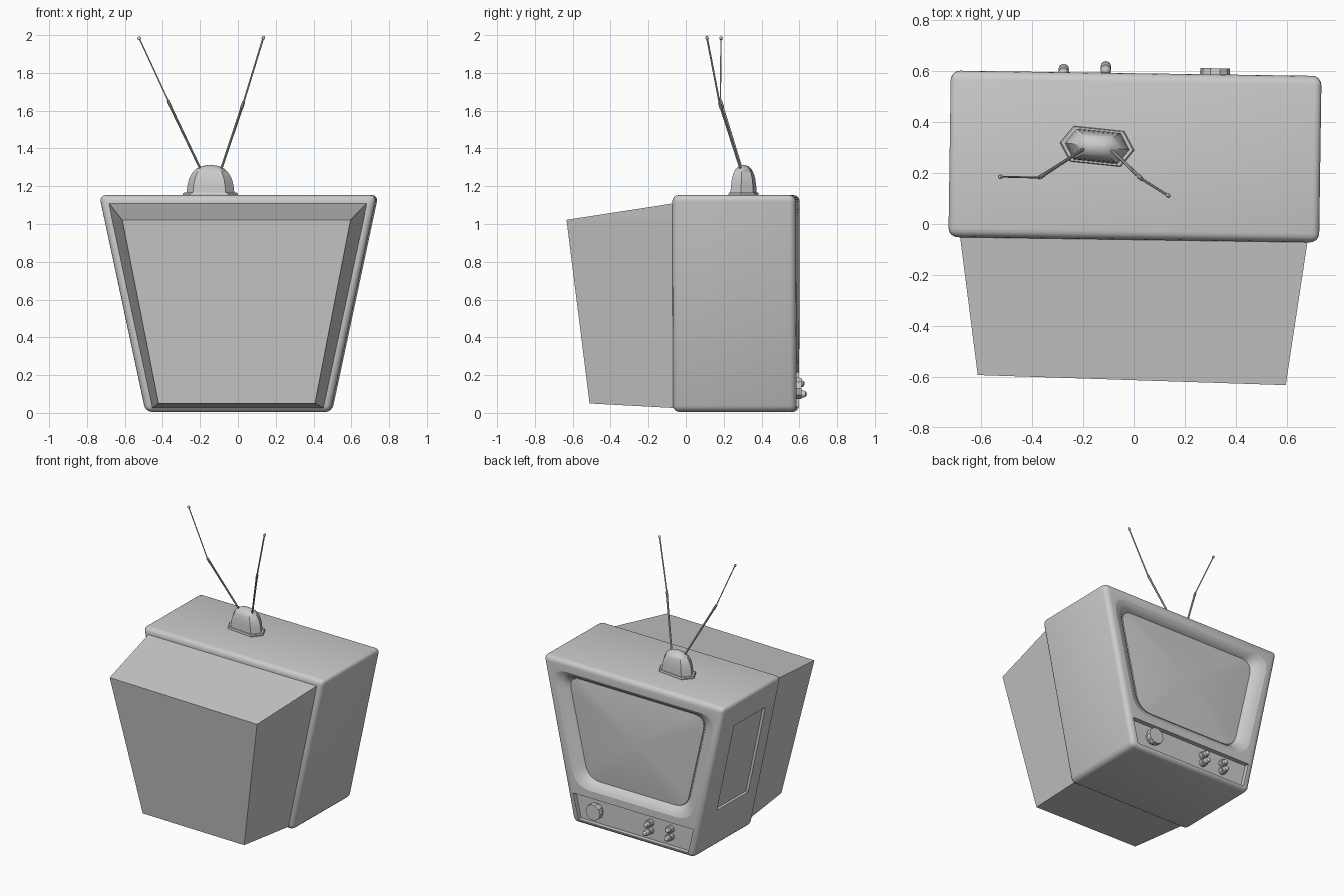
import bpy, bmesh, math
from mathutils import Vector

if "Cube" in bpy.data.objects:
    bpy.data.objects.remove(bpy.data.objects["Cube"])

SKEW = -0.0145   # whole set is turned very slightly


def finish(name, bm, skew=True, angle=30):
    bmesh.ops.recalc_face_normals(bm, faces=bm.faces)
    me = bpy.data.meshes.new(name)
    bm.to_mesh(me)
    bm.free()
    ob = bpy.data.objects.new(name, me)
    bpy.context.collection.objects.link(ob)
    if skew:
        ob.rotation_euler.z = SKEW
    smooth(ob, angle)
    return ob


def smooth(ob, angle):
    bpy.ops.object.select_all(action='DESELECT')
    ob.select_set(True)
    bpy.context.view_layer.objects.active = ob
    if angle:
        bpy.ops.object.shade_smooth_by_angle(angle=math.radians(angle))


def loft(name, rings, bevel=0, **kw):
    """Skin a list of equal-length point rings and cap both ends."""
    bm = bmesh.new()
    vs = [[bm.verts.new(p) for p in r] for r in rings]
    n = len(rings[0])
    for a, b in zip(vs, vs[1:]):
        for i in range(n):
            j = (i + 1) % n
            bm.faces.new((a[i], a[j], b[j], b[i]))
    bm.faces.new(vs[0])
    bm.faces.new(vs[-1])
    if bevel:
        bmesh.ops.bevel(bm, geom=bm.edges[:], offset=bevel, segments=4,
                        profile=0.5, affect='EDGES')
    return finish(name, bm, **kw)


def trapezoid(y, wt, wb, zt, zb, r=0, n=6):
    """Symmetric trapezoid in the xz plane, optionally with rounded corners."""
    c = [Vector((x, y, z)) for x, z in ((-wb, zb), (wb, zb), (wt, zt), (-wt, zt))]
    if not r:
        return c
    out = []
    for i, p in enumerate(c):
        a = p + (c[i - 1] - p).normalized() * r
        b = p + (c[(i + 1) % 4] - p).normalized() * r
        for k in range(n + 1):
            t = k / n
            out.append(a * (1 - t) ** 2 + p * 2 * t * (1 - t) + b * t * t)
    return out


def cut(ob, cutter):
    m = ob.modifiers.new("cut", 'BOOLEAN')
    m.operation = 'DIFFERENCE'
    m.solver = 'EXACT'
    m.object = cutter
    cutter.hide_render = True


def knob(name, x, z, profile, n):
    """Turned knob facing +y; profile holds (y, radius) pairs."""
    rings = [[(x + r * math.cos(2 * math.pi * i / n), y, z + r * math.sin(2 * math.pi * i / n))
              for i in range(n)] for y, r in profile]
    return loft(name, rings, angle=35)


def rod(name, a, b, profile, n=8):
    """Round rod from a to b; profile holds (fraction, radius) pairs."""
    a, b = Vector(a), Vector(b)
    q = (b - a).to_track_quat('Z', 'Y')
    rings = [[a.lerp(b, t) + q @ Vector((r * math.cos(2 * math.pi * i / n),
                                         r * math.sin(2 * math.pi * i / n), 0))
              for i in range(n)] for t, r in profile]
    return loft(name, rings, skew=False, angle=40)


# Cabinet shell
body = loft("cabinet", [trapezoid(y, 0.735, 0.49, 1.153, 0.005) for y in (-0.062, 0.592)],
            bevel=0.035)

# Screen well, control recess and side panel cut into the shell
well = loft("screen_cutter", [trapezoid(y, wt, wb, zt, zb, r) for y, wt, wb, zt, zb, r in (
    (0.65, 0.665, 0.475, 1.08, 0.262, 0.12),
    (0.592, 0.66, 0.47, 1.075, 0.267, 0.12),
    (0.583, 0.625, 0.45, 1.06, 0.285, 0.12),
    (0.565, 0.585, 0.42, 1.04, 0.31, 0.11),
    (0.538, 0.56, 0.40, 1.03, 0.325, 0.10))])
strip = loft("control_cutter", [trapezoid(y, 0.487, 0.445, 0.215, 0.035) for y in (0.56, 0.7)])
side_x = lambda z: -0.49 - 0.245 * (z - 0.005) / 1.148
side = loft("side_cutter", [[(side_x(z) + d, y, z) for y, z in
            ((0.07, 0.31), (0.42, 0.31), (0.42, 0.96), (0.07, 0.96))] for d in (0.02, -0.1)])
for c in (well, strip, side):
    cut(body, c)
smooth(body, 0)
bpy.ops.object.convert(target='MESH')
smooth(body, 32)
for c in (well, strip, side):
    bpy.data.objects.remove(c)

# Bulging picture tube face
edge = trapezoid(0, 0.557, 0.398, 1.028, 0.327, 0.10)
mid = Vector((0, 0, 0.69))
loft("screen", [[mid + (p - mid) * s + Vector((0, y, 0)) for p in edge] for s, y in
                [(1, 0.53)] + [(s, 0.546 + 0.025 * (1 - s * s)) for s in (1, 0.8, 0.6, 0.4, 0.2, 0.03)]])

# Tapered back housing
bm = bmesh.new()
P = {}
for s in (-1, 1):
    P[s] = [bm.verts.new(p) for p in (
        (s * 0.605, -0.613 - s * 0.011, 1.022), (s * 0.415, -0.50 - s * 0.005, 0.05),
        (s * 0.625, -0.04, 1.112), (s * 0.685, -0.04, 1.112),
        (s * 0.67, -0.04, 1.03), (s * 0.455, -0.04, 0.025))]
    b, d, e, f, g, h = P[s]
    for face in ((b, e, f), (b, f, g), (b, g, h, d)):
        bm.faces.new(face)
L, R = P[-1], P[1]
bm.faces.new((L[0], R[0], R[1], L[1]))
bm.faces.new((L[0], L[2], R[2], R[0]))
bm.faces.new((L[1], R[1], R[5], L[5]))
bm.faces.new((L[2], L[3], L[4], L[5], R[5], R[4], R[3], R[2]))
finish("back_housing", bm, angle=0)

# Control knobs
knob("channel_knob", 0.31, 0.13, [(0.555, 0.045), (0.585, 0.045), (0.585, 0.06), (0.616, 0.058)], 10)
for x, tip in ((-0.285, 0.625), (-0.12, 0.638)):
    for z in (0.155, 0.10):
        t = tip if z < 0.15 else tip - 0.012
        knob("small_knob", x, z, [(0.555, 0.026), (0.592, 0.026), (0.593, 0.018), (t - 0.022, 0.021),
                                  (t - 0.008, 0.017), (t - 0.002, 0.009), (t, 0.002)], 10)

# Aerial base: six-sided plinth and dome
HEX = [(0.147, 0), (0.1, 0.07), (-0.1, 0.07), (-0.147, 0), (-0.1, -0.07), (0.1, -0.07)]


def hexagon(s, z):
    a = math.radians(-6)
    return [(-0.145 + s * (x * math.cos(a) - y * math.sin(a)),
             0.305 + s * (x * math.sin(a) + y * math.cos(a)), z) for x, y in HEX]


loft("aerial_plinth", [hexagon(1, 1.145), hexagon(1, 1.16), hexagon(0.96, 1.166)],
     skew=False, angle=0)
loft("aerial_dome", [hexagon(s, z) for s, z in (
    (0.87, 1.16), (0.83, 1.205), (0.77, 1.24), (0.66, 1.27), (0.5, 1.293), (0.3, 1.307), (0.08, 1.312))],
     skew=False, angle=40)

# Telescopic aerials
for side_name, foot, joint, tip, thin in (
        ("left", (-0.19, 0.30, 1.275), (-0.372, 0.182, 1.655), (-0.528, 0.186, 1.992), 0.0035),
        ("right", (-0.092, 0.293, 1.28), (0.03, 0.177, 1.645), (0.137, 0.11, 1.995), 0.005)):
    rod(side_name + "_aerial_lower", foot, joint,
        [(0, 0.006), (0.9, 0.007), (0.91, 0.009), (1, 0.008)])
    rod(side_name + "_aerial_upper", joint, tip,
        [(-0.02, thin), (0.95, thin), (0.955, 0.008), (0.985, 0.009), (1, 0.005)])
